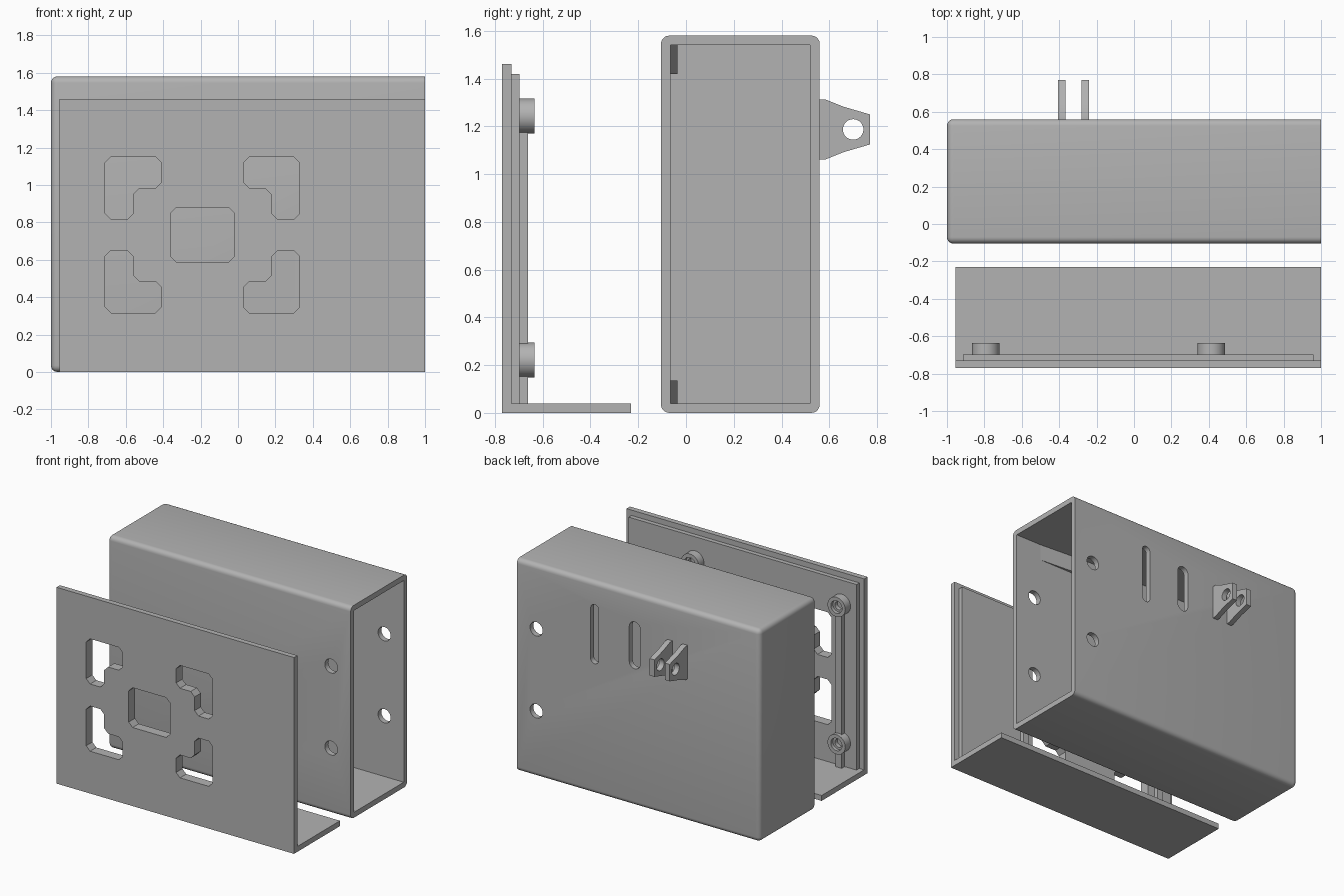
import bpy, bmesh
from math import cos, sin, pi, radians
from mathutils import Vector

if "Cube" in bpy.data.objects:
    bpy.data.objects.remove(bpy.data.objects["Cube"])

grey = bpy.data.materials.new("plain_grey")
grey.use_nodes = True
colour = (0.45, 0.45, 0.45, 1)
grey.diffuse_color = colour
grey.node_tree.nodes["Principled BSDF"].inputs["Base Color"].default_value = colour


def prism(bm, outline, axis, a, b):
    """Extrude an outline: (x, z) points along y, or (y, z) points along x."""
    def place(p, t):
        return (p[0], t, p[1]) if axis == "y" else (t, p[0], p[1])
    verts = [bm.verts.new(place(p, a)) for p in outline]
    face = bm.faces.new(verts)
    moved = bmesh.ops.extrude_face_region(bm, geom=[face])["geom"]
    shift = Vector(place((0, 0), b - a))
    bmesh.ops.translate(bm, vec=shift,
                        verts=[v for v in moved if isinstance(v, bmesh.types.BMVert)])


def rect(x0, x1, z0, z1):
    return [(x0, z0), (x1, z0), (x1, z1), (x0, z1)]


def circle(cx, cz, r, n=32):
    return [(cx + r * cos(2 * pi * i / n), cz + r * sin(2 * pi * i / n)) for i in range(n)]


def slot(cx, z0, z1, r, n=10):
    ends = [(z1 - r, 0), (z0 + r, pi)]
    return [(cx + r * cos(s + pi * i / n), c + r * sin(s + pi * i / n))
            for c, s in ends for i in range(n + 1)]


def chamfered(points, c=0.032):
    """Cut every corner of an outline back by c."""
    out = []
    for i, p in enumerate(points):
        p = Vector(p)
        for q in (points[i - 1], points[(i + 1) % len(points)]):
            out.append(tuple(p + (Vector(q) - p).normalized() * c))
    return out


def make(name, prisms, bevel=None):
    bm = bmesh.new()
    for args in prisms:
        prism(bm, *args)
    bmesh.ops.recalc_face_normals(bm, faces=bm.faces)
    if bevel:
        bevel(bm)
    mesh = bpy.data.meshes.new(name)
    bm.to_mesh(mesh)
    bm.free()
    obj = bpy.data.objects.new(name, mesh)
    bpy.context.collection.objects.link(obj)
    mesh.materials.append(grey)
    return obj


def activate(obj):
    bpy.ops.object.select_all(action="DESELECT")
    obj.select_set(True)
    bpy.context.view_layer.objects.active = obj


def cut(obj, prisms):
    cutter = make("cutter", prisms)
    mod = obj.modifiers.new("cut", "BOOLEAN")
    mod.operation, mod.solver, mod.object = "DIFFERENCE", "EXACT", cutter
    activate(obj)
    bpy.ops.object.modifier_apply(modifier=mod.name)
    bpy.data.objects.remove(cutter)


def smooth(obj):
    activate(obj)
    bpy.ops.object.shade_smooth_by_angle(angle=radians(30))


# Case: rounded shell, open at the +x end
def round_outside(bm):
    edges = [e for e in bm.edges if not all(v.co.x > 0.9 for v in e.verts)]
    bmesh.ops.bevel(bm, geom=edges, offset=0.035, segments=5, profile=0.5, affect="EDGES")


case = make("case_shell", [(rect(-0.105, 0.56, 0, 1.58), "x", -1, 1)], round_outside)
cut(case, [(rect(-0.065, 0.52, 0.04, 1.54), "x", -0.96, 1.1)])
# Screw holes through both walls, slots through the back wall only
cut(case, [(circle(0.84, z, 0.052), "y", -0.2, 0.7) for z in (0.49, 1.1)]
    + [(slot(0.36, 0.97, 1.41, 0.033), "y", 0.45, 0.7),
       (slot(0.03, 1.02, 1.37, 0.045), "y", 0.45, 0.7)])
smooth(case)

# Guide rails inside the front wall, tapering in towards the open end
for name, z0, z1 in (("lower_rail", 0.04, 0.135), ("upper_rail", 1.42, 1.54)):
    rail = make(name, [(rect(-0.96, 0.8, z0, z1), "y", -0.066, -0.036)])
    for v in rail.data.vertices:
        if v.co.x > 0 and v.co.y > -0.05:
            v.co.x = 0.4

# Pair of hinge lugs on the back
upper = [(0.555, 0.125), (0.585, 0.125), (0.66, 0.095), (0.77, 0.063)]
lug = [(y, 1.187 + h) for y, h in upper] + [(y, 1.187 - h) for y, h in reversed(upper)]
for side, x in (("left", -0.28), ("right", -0.405)):
    plate = make(side + "_hinge_lug", [(lug, "x", x, x + 0.04)])
    cut(plate, [(circle(0.70, 1.187, 0.043), "x", x - 0.1, x + 0.1)])
    smooth(plate)

# Sliding cover: panel and bottom shelf in one L profile, with a raised inner layer
CX, CZ = -0.19, 0.7325
profile = [(-0.77, 0), (-0.23, 0), (-0.23, 0.04), (-0.73, 0.04), (-0.73, 1.46), (-0.77, 1.46)]
cover = make("cover_panel", [(profile, "x", -0.955, 1)])
layer = make("cover_inner_layer", [(rect(-0.915, 0.96, 0.04, 1.42), "y", -0.73, -0.697)])

# Centre window and four L-shaped windows
corner = [(0.52, 0.418), (0.22, 0.418), (0.22, 0.248), (0.372, 0.248), (0.372, 0.082), (0.52, 0.082)]
windows = [chamfered(rect(CX - 0.17, CX + 0.17, CZ - 0.148, CZ + 0.148))]
windows += [chamfered([(CX + sx * x, CZ + sz * z) for x, z in corner])
            for sx in (-1, 1) for sz in (-1, 1)]
for part in (cover, layer):
    cut(part, [(w, "y", -0.9, -0.6) for w in windows])

# Screw bosses joined by upright ribs
for side, x in (("right", CX - 0.603), ("left", CX + 0.603)):
    for level, z in (("lower", CZ - 0.511), ("upper", CZ + 0.511)):
        boss = make(f"{level}_{side}_boss", [(circle(x, z, 0.073), "y", -0.698, -0.635)])
        cut(boss, [(circle(x, z, 0.046), "y", -0.66, -0.6)])
        cut(boss, [(circle(x, z, 0.03), "y", -0.69, -0.6)])
        smooth(boss)
    make(side + "_rib", [(rect(x - 0.025, x + 0.025, 0.04, CZ - 0.575), "y", -0.698, -0.662),
                         (rect(x - 0.025, x + 0.025, CZ - 0.447, CZ + 0.447), "y", -0.698, -0.662)])
